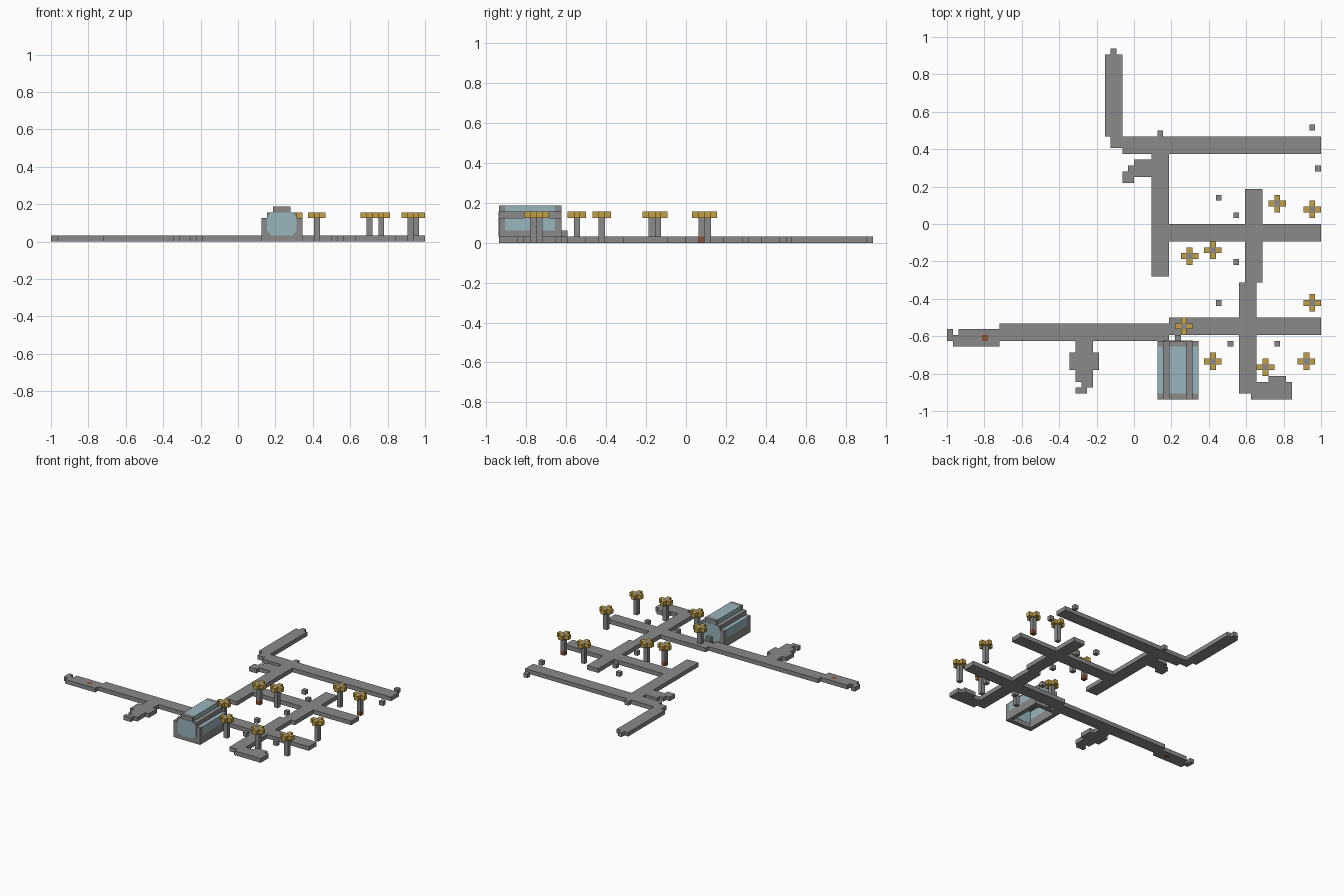
import bpy, bmesh
from mathutils import Vector

cube = bpy.data.objects.get("Cube")
if cube:
    bpy.data.objects.remove(cube)

U = 1 / 32                       # one block
ORIGIN = Vector((-32, -30, 0))   # grid corner, in blocks


def material(name, rgb):
    m = bpy.data.materials.new(name)
    m.use_nodes = True
    colour = (*rgb, 1)
    m.diffuse_color = colour
    bsdf = next(n for n in m.node_tree.nodes if n.type == 'BSDF_PRINCIPLED')
    bsdf.inputs["Base Color"].default_value = colour
    bsdf.inputs["Roughness"].default_value = 0.9
    return m


STONE = material("grey_stone", (0.25, 0.255, 0.25))
GLASS = material("pale_blue_glass", (0.32, 0.46, 0.51))
GOLD = material("golden_leaves", (0.54, 0.35, 0.06))
BROWN = material("red_brown", (0.26, 0.08, 0.035))


def finish(name, bm, mat):
    mesh = bpy.data.meshes.new(name)
    bm.to_mesh(mesh)
    bm.free()
    mesh.materials.append(mat)
    obj = bpy.data.objects.new(name, mesh)
    bpy.context.collection.objects.link(obj)
    return obj


def box_cells(x0, x1, y0, y1, z0=0, z1=1):
    return {(x, y, z) for x in range(x0, x1) for y in range(y0, y1) for z in range(z0, z1)}


def blocks(name, cells, mat):
    """Outer skin of a set of grid blocks, with flat areas merged."""
    bm = bmesh.new()
    for cell in cells:
        for axis in range(3):
            for side in (0, 1):
                near = list(cell)
                near[axis] += 2 * side - 1
                if tuple(near) in cells:
                    continue
                a, b = (axis + 1) % 3, (axis + 2) % 3
                ring = []
                for da, db in ((0, 0), (1, 0), (1, 1), (0, 1)):
                    p = Vector(cell)
                    p[axis] += side
                    p[a] += da
                    p[b] += db
                    ring.append(bm.verts.new((p + ORIGIN) * U))
                bm.faces.new(ring if side else ring[::-1])
    bmesh.ops.remove_doubles(bm, verts=bm.verts, dist=U / 100)
    bmesh.ops.dissolve_limit(bm, angle_limit=0.01, verts=bm.verts, edges=bm.edges)
    return finish(name, bm, mat)


def plate(name, y, x0, x1, z0, z1, cut, mat):
    """Thin cut-cornered pane facing along y."""
    bm = bmesh.new()
    outline = [(x0 + cut, z0), (x1 - cut, z0), (x1, z0 + cut), (x1, z1 - cut),
               (x1 - cut, z1), (x0 + cut, z1), (x0, z1 - cut), (x0, z0 + cut)]
    t = 0.06
    face = bm.faces.new([bm.verts.new((Vector((x, y - t, z)) + ORIGIN) * U) for x, z in outline])
    ext = bmesh.ops.extrude_face_region(bm, geom=[face])
    moved = [v for v in ext["geom"] if isinstance(v, bmesh.types.BMVert)]
    bmesh.ops.translate(bm, verts=moved, vec=(0, 2 * t * U, 0))
    bmesh.ops.recalc_face_normals(bm, faces=bm.faces)
    return finish(name, bm, mat)


# Paths: each rectangle is x range, y range in blocks
path_groups = {
    "north_path": [(28, 29, 59, 60), (27, 30, 45, 59), (28, 30, 43, 45),
                   (30, 64, 42, 45), (36, 37, 45, 46)],
    "middle_path": [(35, 38, 21, 42), (32, 35, 38, 41), (31, 32, 37, 40),
                    (30, 31, 37, 39), (38, 64, 27, 30)],
    "east_path": [(51, 54, 20, 36), (50, 53, 1, 20), (52, 59, 0, 3), (55, 58, 3, 4)],
    "south_path": [(38, 64, 11, 14), (9, 38, 10, 13), (2, 9, 9, 12),
                   (1, 2, 9, 11), (0, 1, 10, 12)],
    "south_spur": [(22, 25, 3, 10), (21, 26, 5, 8), (23, 25, 2, 3), (22, 24, 1, 2)],
}
marker = {(6, 10, 0)}
used = set(marker)
for name, rects in path_groups.items():
    cells = set().union(*(box_cells(*r) for r in rects)) - used
    used |= cells
    blocks(name, cells, STONE)
blocks("path_marker", marker, BROWN)

# Loose stones
for n, (x, y) in enumerate([(62, 46), (63, 39), (46, 34), (49, 31),
                            (49, 23), (46, 16), (48, 9), (56, 9)]):
    blocks(f"loose_stone_{n + 1}", {(x, y, 0)}, STONE)

# Trees: post with a cross of leaves, two of them on a brown foot
brown_feet = {(62, 32), (41, 24)}
for n, (x, y) in enumerate([(56, 33), (62, 32), (41, 24), (45, 25), (62, 16),
                            (40, 12), (45, 6), (54, 5), (61, 6)]):
    foot = (x, y) in brown_feet
    blocks(f"tree_trunk_{n + 1}", box_cells(x, x + 1, y, y + 1, 1 if foot else 0, 5), STONE)
    if foot:
        blocks(f"tree_foot_{n + 1}", {(x, y, 0)}, BROWN)
    leaves = {(x + 1, y, 4), (x - 1, y, 4), (x, y + 1, 4), (x, y - 1, 4)}
    blocks(f"tree_leaves_{n + 1}", leaves, GOLD)

# Glasshouse frame: stepped end walls, base walls, roof rails
frame = set()
for y in (0, 9):
    frame |= box_cells(36, 43, y, y + 1, 0, 4)
    frame |= box_cells(37, 42, y, y + 1, 4, 5) | box_cells(38, 41, y, y + 1, 5, 6)
for x in (36, 42):
    frame |= box_cells(x, x + 1, 1, 9, 0, 2)
for x in (37, 41):
    frame |= box_cells(x, x + 1, 1, 9, 4, 5)
blocks("glasshouse_frame", frame, STONE)

# Glasshouse panes
blocks("left_side_glass", box_cells(42, 43, 1, 9, 2, 4), GLASS)
blocks("right_side_glass", box_cells(36, 37, 1, 9, 2, 4), GLASS)
blocks("roof_glass", box_cells(38, 41, 1, 9, 5, 6), GLASS)
for label, y in (("front", 0), ("front_inner", 1), ("back_inner", 9), ("back", 10)):
    plate(f"{label}_glass", y, 37, 42, 1, 5, 0.8, GLASS)
blocks("door_step", box_cells(39, 40, 10, 11, 1, 2) | {(39, 10, 0)}, STONE)
